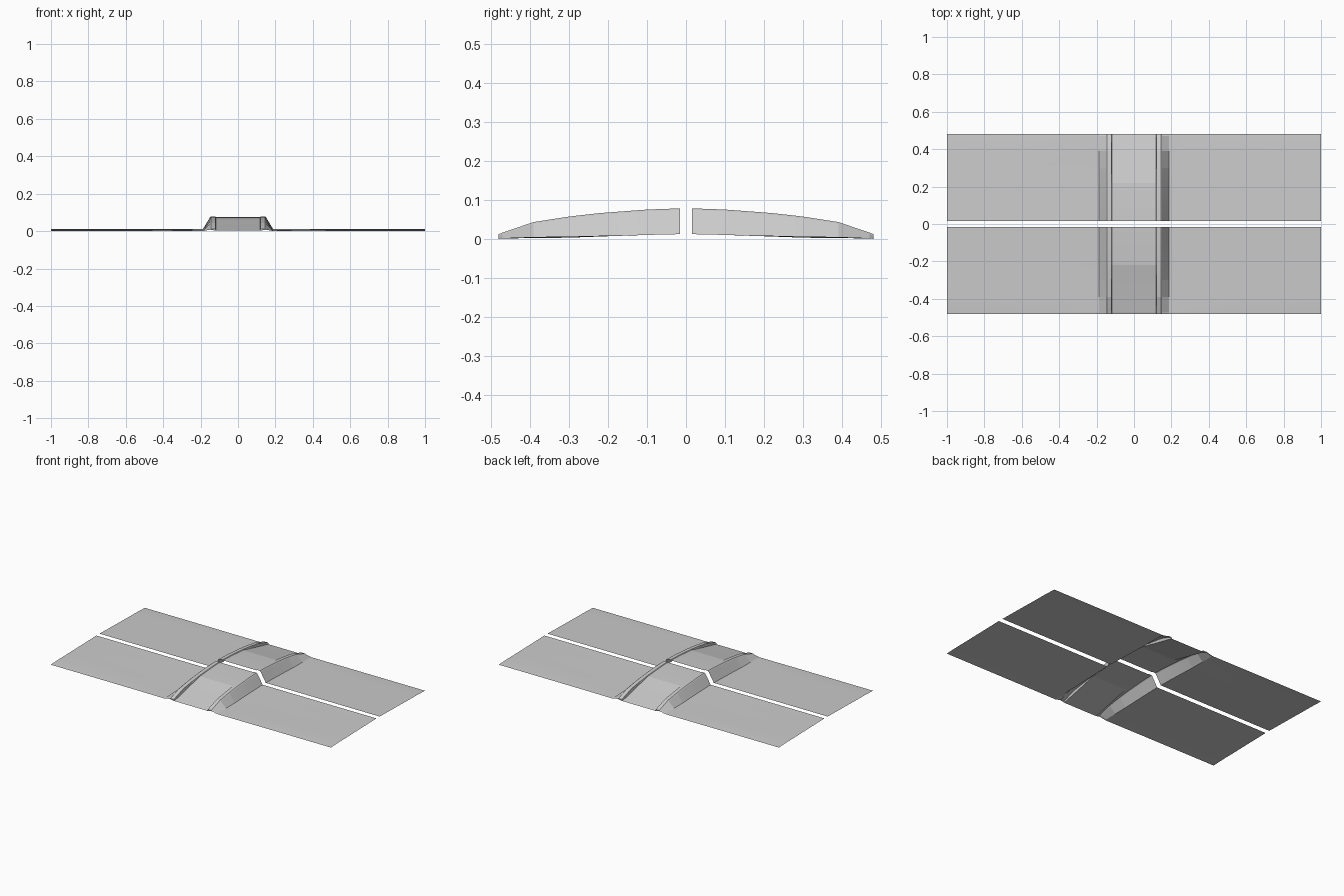
import bpy
import bmesh
import math

if "Cube" in bpy.data.objects:
    bpy.data.objects.remove(bpy.data.objects["Cube"], do_unlink=True)

grey = bpy.data.materials.new("plain grey")
grey.use_nodes = True
grey.diffuse_color = (0.6, 0.6, 0.6, 1)
grey.node_tree.nodes["Principled BSDF"].inputs["Base Color"].default_value = (0.6, 0.6, 0.6, 1)

# Lengthwise stations, from the centre gap to the outer end, and heights there
STATIONS = [0.016, 0.1, 0.22, 0.3, 0.39, 0.47, 0.48]
RAIL = [0.078, 0.075, 0.066, 0.057, 0.043, 0.016, 0.012]
DECK = [0.075, 0.072, 0.063, 0.044, 0.023, 0.005, 0.002]
BASE = [0.012, 0.010, 0.006, 0.003, 0.002, 0.001, 0.0]
WING = [0.012, 0.010, 0.008, 0.006, 0.005, 0.002, 0.001]
SHOULDER = [max(z - 0.004, b + 0.002) for z, b in zip(RAIL, BASE)]


def strip(name, columns, end, side=1, cap=False):
    """Sheet through columns of (x, heights), at one end (+1 back, -1 front)."""
    bm = bmesh.new()
    grid = [[bm.verts.new((side * x, end * y, z)) for y, z in zip(STATIONS, heights)]
            for x, heights in columns]
    for a, b in zip(grid, grid[1:]):
        for i in range(len(STATIONS) - 1):
            quad = [a[i], b[i], b[i + 1], a[i + 1]]
            bm.faces.new(quad if side * end > 0 else quad[::-1])
    if cap:
        ring = [column[-1] for column in grid]
        bm.faces.new(ring if side * end < 0 else ring[::-1])
    mesh = bpy.data.meshes.new(name)
    bm.to_mesh(mesh)
    bm.free()
    mesh.materials.append(grey)
    obj = bpy.data.objects.new(name, mesh)
    bpy.context.collection.objects.link(obj)
    bpy.ops.object.select_all(action="DESELECT")
    obj.select_set(True)
    bpy.context.view_layer.objects.active = obj
    bpy.ops.object.shade_smooth_by_angle(angle=math.radians(4))


for end, end_name in ((-1, "front"), (1, "back")):
    # Raised roadway sloping to the ground
    strip(end_name + "_deck", [(-0.12, DECK), (0.12, DECK)], end)
    for side, side_name in ((-1, "right"), (1, "left")):
        tag = f"{end_name}_{side_name}_"
        # Curb with a low inner face, flat top and small outer bevel
        strip(tag + "rail", [(0.118, DECK), (0.121, RAIL), (0.145, RAIL), (0.15, SHOULDER)],
              end, side, cap=True)
        # Sloping side bank
        strip(tag + "bank", [(0.15, SHOULDER), (0.187, BASE)], end, side)
        # Broad, gently bowed ground sheet
        strip(tag + "ground_sheet", [(0.187, BASE), (0.5, WING), (1.0, WING)], end, side)
